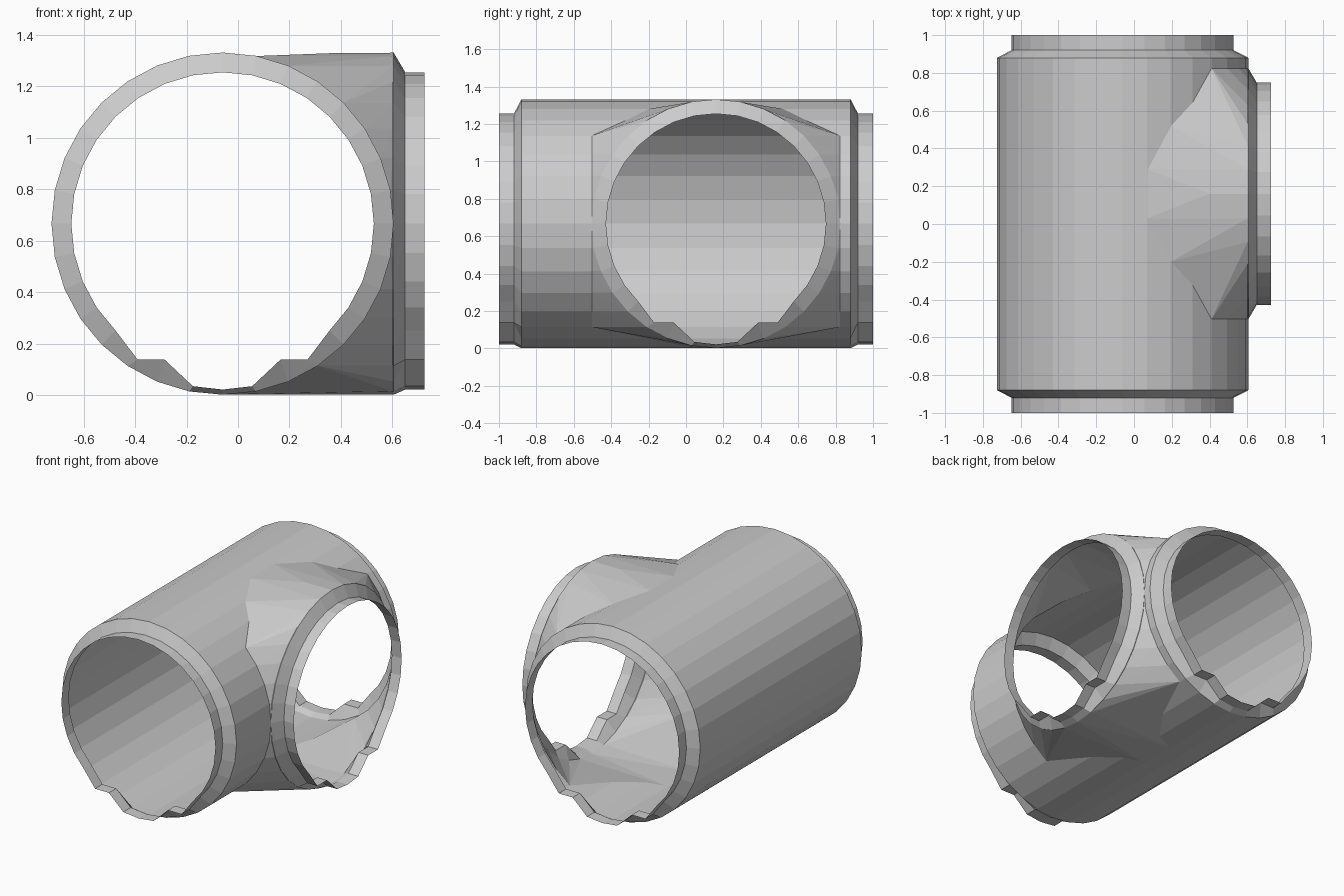
import bpy, bmesh, math
from mathutils import Vector

if "Cube" in bpy.data.objects:
    bpy.data.objects.remove(bpy.data.objects["Cube"])

N, R, RL, ZC = 32, 0.665, 0.588, 0.667
MX, BY = -0.06, 0.16            # main tube axis x, branch axis y


def circle(r):
    """Ring of (u, z), starting at the bottom."""
    return [(r * math.sin(2 * math.pi * k / N), ZC - r * math.cos(2 * math.pi * k / N))
            for k in range(N)]


def lip():
    """Smaller ring with the shelf-and-groove floor."""
    pts = circle(RL)
    floor = [(0, 0.022), (0.115, 0.035), (0.225, 0.138), (0.33, 0.138)]
    for k, (u, z) in enumerate(floor):
        pts[k] = (u, z)
        pts[-k % N] = (-u, z)
    return pts


def main_pt(u, z, t):
    return Vector((u + MX, t, z))


def branch_pt(u, z, t):
    return Vector((t, u + BY, z))


def finish(bm, name):
    bmesh.ops.recalc_face_normals(bm, faces=bm.faces)
    me = bpy.data.meshes.new(name)
    bm.to_mesh(me)
    bm.free()
    ob = bpy.data.objects.new(name, me)
    bpy.context.collection.objects.link(ob)
    return ob


def loft(name, sections, place):
    bm = bmesh.new()
    rings = [[bm.verts.new(place(u, z, t)) for u, z in ring] for t, ring in sections]
    for a, b in zip(rings, rings[1:]):
        for i in range(N):
            j = (i + 1) % N
            bm.faces.new((a[i], a[j], b[j], b[i]))
    bm.faces.new(rings[0])
    bm.faces.new(rings[-1])
    return finish(bm, name)


# Main tube with a stepped lip at both ends
pipe = loft("pipe_tee", [(-1, lip()), (-0.92, lip()), (-0.88, circle(R)),
                         (0.88, circle(R)), (0.92, lip()), (1, lip())], main_pt)

# Branch collar and lip
collar = loft("branch_collar", [(0.45, circle(0.655)), (0.605, circle(R)),
                                (0.65, lip()), (0.725, lip())], branch_pt)

# Faceted saddle blending the branch into the main tube
pts = [branch_pt(u, z, 0.602) for u, z in circle(R - 0.001)]
pts += [branch_pt(u, z, 0.40) for u, z in circle(R - 0.001) if z > ZC + 0.55]
arc = circle(R - 0.001)
for k in range(3, 13):
    pts += [main_pt(*arc[k], y) for y in (-0.505, 0.825)]
pts += [main_pt(*arc[14], y) for y in (-0.2, 0.52)]
pts += [main_pt(*arc[15], y) for y in (0.03, 0.29)]
pts += [main_pt(*arc[0], y) for y in (0.03, 0.29)]
bm = bmesh.new()
for p in pts:
    bm.verts.new(p)
res = bmesh.ops.convex_hull(bm, input=bm.verts)
loose = [v for v in bm.verts if not v.link_faces]
bmesh.ops.delete(bm, geom=loose, context='VERTS')
saddle = finish(bm, "branch_saddle")

# Join the solids into one
bpy.context.view_layer.objects.active = pipe
for part in (saddle, collar):
    mod = pipe.modifiers.new("join", 'BOOLEAN')
    mod.operation, mod.solver, mod.object = 'UNION', 'EXACT', part
    bpy.ops.object.modifier_apply(modifier=mod.name)
    bpy.data.objects.remove(part)

# Open the three ends, leaving a thin hollow shell
bm = bmesh.new()
bm.from_mesh(pipe.data)
caps = [f for f in bm.faces
        if all(abs(v.co.y) > 0.995 for v in f.verts) or all(v.co.x > 0.72 for v in f.verts)]
bmesh.ops.delete(bm, geom=caps, context='FACES')
bm.to_mesh(pipe.data)
bm.free()
